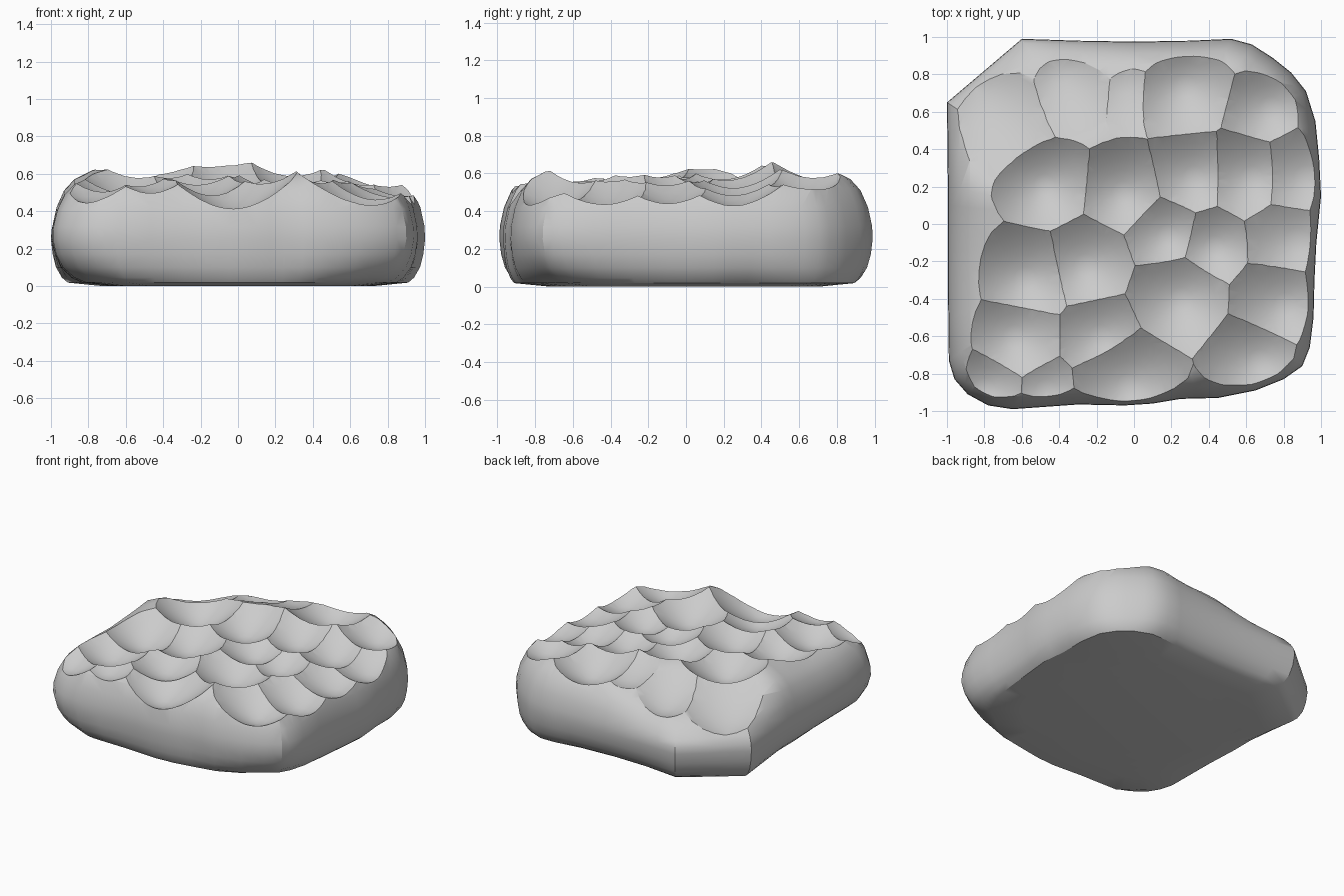
import bpy, bmesh, math
from mathutils import Vector

if "Cube" in bpy.data.objects:
    bpy.data.objects.remove(bpy.data.objects["Cube"])

stone = bpy.data.materials.new("grey stone")
stone.diffuse_color = (0.6, 0.6, 0.6, 1)
stone.use_nodes = True
stone.node_tree.nodes["Principled BSDF"].inputs["Base Color"].default_value = stone.diffuse_color


def make_object(name, bm):
    bmesh.ops.recalc_face_normals(bm, faces=bm.faces)
    bmesh.ops.triangulate(bm, faces=bm.faces)
    mesh = bpy.data.meshes.new(name)
    bm.to_mesh(mesh)
    bm.free()
    mesh.materials.append(stone)
    ob = bpy.data.objects.new(name, mesh)
    bpy.context.collection.objects.link(ob)
    return ob


def loft(bm, rings, tip=None):
    """Skin closed rings of points; cap the first, close the last with a tip."""
    loops = [[bm.verts.new(p) for p in ring] for ring in rings]
    n = len(loops[0])
    for a, b in zip(loops, loops[1:]):
        for i in range(n):
            j = (i + 1) % n
            bm.faces.new((a[i], a[j], b[j], b[i]))
    bm.faces.new(loops[0])
    t = bm.verts.new(tip)
    for i in range(n):
        bm.faces.new((loops[-1][i], loops[-1][(i + 1) % n], t))


# Slab outline: x, y, inset of the underside, height of the shoulder
outline = [
    (-.6, .99, .89, .76), (-.3, .98, .87, .82), (0, .975, .87, .93), (.3, .98, .88, .97),
    (.52, .99, .9, 1), (.63, .96, .93, 1.02), (.74, .89, .95, 1.02), (.84, .81, .95, 1.02),
    (.92, .71, .94, 1.02), (.97, .55, .92, 1), (.99, .35, .9, 1), (1, .15, .91, 1),
    (.975, -.1, .91, 1), (.965, -.3, .9, 1), (.96, -.5, .88, 1), (.94, -.66, .85, .98),
    (.9, -.76, .83, .98), (.8, -.83, .83, .98), (.65, -.89, .87, 1), (.45, -.93, .91, 1),
    (.25, -.935, .94, 1), (.1, -.96, .94, 1), (-.05, -.97, .94, 1), (-.3, -.965, .93, 1),
    (-.65, -.99, .9, 1), (-.78, -.97, .86, .98), (-.89, -.91, .84, .98), (-.96, -.83, .82, .97),
    (-.99, -.73, .82, .96), (-.995, -.3, .82, .94), (-.995, 0, .84, .97), (-.995, .2, .84, 1),
    (-1, .65, .91, .8),
]
points = [Vector(p) for p in outline]
rim = []
for a, b in zip(points, points[1:] + points[:1]):
    rim += [a, a.lerp(b, .5)]

# Slab body: rounded underside, bulging wall, domed top
rings = []
for inner, mix, z in ((.8, 0, 0), (1, 0, .018), (1, .35, .045), (1, .7, .1), (1, .9, .17)):
    rings.append([(p[0] * inner * (p[2] + (1 - p[2]) * mix),
                   p[1] * inner * (p[2] + (1 - p[2]) * mix), z) for p in rim])
for scale, z, hold in ((1, .25, 0), (.997, .32, .3), (.975, .42, .8), (.935, .51, 1),
                       (.88, .57, 1), (.78, .62, .9), (.6, .655, .5), (.4, .675, .2), (.2, .685, 0)):
    rings.append([(p[0] * scale, p[1] * scale, z * (1 + (p[3] - 1) * hold)) for p in rim])
bm = bmesh.new()
loft(bm, rings, (0, 0, .69))
slab = make_object("rock_slab", bm)

# Scooped hollows: centre x, y, floor height, steepness
hollows = [
    (-.40, .82, .43, 1.5), (-.06, .77, .53, 1.3), (.27, .74, .46, 1.9), (.73, .62, .47, 1.9),
    (-.85, .74, .36, 1.2), (-.48, .21, .455, 2.1), (-.06, .17, .48, 2), (.32, .25, .48, 1.9),
    (.63, .25, .45, 1.9), (.92, .25, .42, 1.7), (.18, -.06, .47, 2.1), (.43, -.12, .46, 2.1),
    (-.26, -.22, .46, 1.9), (-.58, -.29, .44, 1.9), (-.64, -.60, .44, 1.9),
    (-.18, -.60, .46, 1.9), (.25, -.40, .43, 1.9), (.81, -.43, .40, 1.8),
    (.67, -.73, .40, 1.9), (.87, -.09, .425, 1.6), (-.03, -.86, .39, 1.9),
    (-.80, -.88, .44, 2.1), (-.47, -.89, .49, 1.9),
]
SEGMENTS, LEVELS, POWER = 24, 10, 1.6
cutters = []
for n, (x, y, floor, steep) in enumerate(hollows):
    slope = steep * .25 ** (2 - POWER)
    reach = (.5 / slope) ** (1 / POWER)
    bowl = []
    for level in range(LEVELS, 0, -1):
        r = reach * level / LEVELS
        bowl.append([(x + r * math.cos(2 * math.pi * k / SEGMENTS + n * .37),
                      y + r * math.sin(2 * math.pi * k / SEGMENTS + n * .37),
                      floor + slope * r ** POWER) for k in range(SEGMENTS)])
    bm = bmesh.new()
    loft(bm, bowl, (x, y, floor))
    cutter = make_object("hollow_cutter", bm)
    cutter.hide_render = True
    cutters.append(cutter)
    cut = slab.modifiers.new("hollow", 'BOOLEAN')
    cut.operation, cut.solver, cut.object = 'DIFFERENCE', 'EXACT', cutter

# Apply the cuts and keep the ridges crisp
graph = bpy.context.evaluated_depsgraph_get()
carved = bpy.data.meshes.new_from_object(slab.evaluated_get(graph))
slab.modifiers.clear()
slab.data = carved
for cutter in cutters:
    bpy.data.objects.remove(cutter)
bpy.ops.object.select_all(action='DESELECT')
slab.select_set(True)
bpy.context.view_layer.objects.active = slab
bpy.ops.object.shade_smooth_by_angle(angle=math.radians(30))
